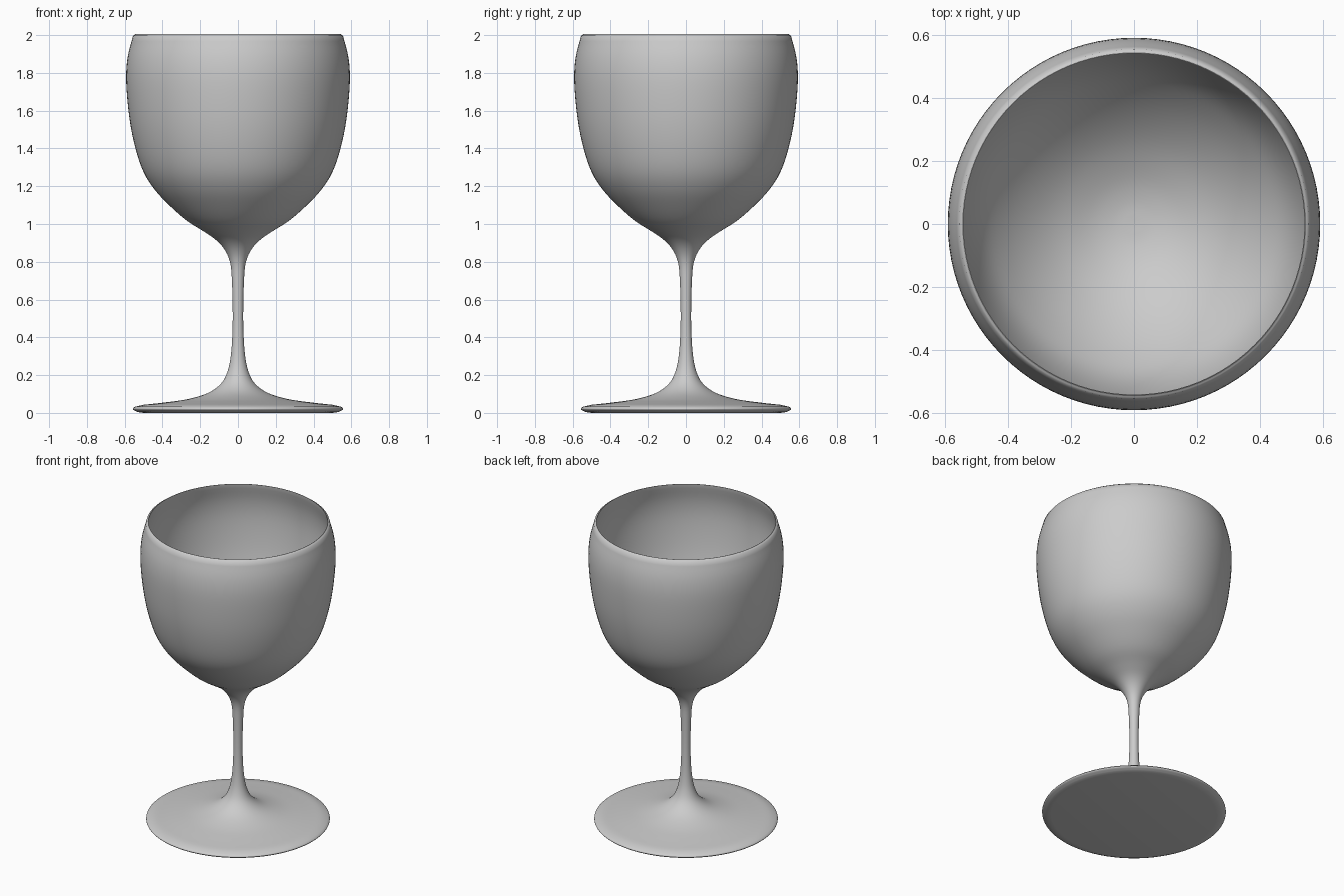
import bpy, bmesh, math
from mathutils import Vector

if "Cube" in bpy.data.objects:
    bpy.data.objects.remove(bpy.data.objects["Cube"])

STEPS = 96


def smooth_curve(points, sub=4):
    """Catmull-Rom curve through (radius, height) points."""
    p = [Vector((r, 0, z)) for r, z in points]
    p = [2 * p[0] - p[1]] + p + [2 * p[-1] - p[-2]]
    out = []
    for a, b, c, d in zip(p, p[1:], p[2:], p[3:]):
        for i in range(sub):
            t = i / sub
            v = 0.5 * (2 * b + (c - a) * t + (2 * a - 5 * b + 4 * c - d) * t ** 2
                       + (3 * b - a - 3 * c + d) * t ** 3)
            out.append(v)
    return out + [p[-2]]


def lathe(name, profile):
    bm = bmesh.new()
    verts = [bm.verts.new(v) for v in profile]
    edges = [bm.edges.new(pair) for pair in zip(verts, verts[1:])]
    bmesh.ops.spin(bm, geom=verts + edges, cent=(0, 0, 0), axis=(0, 0, 1),
                   angle=math.tau, steps=STEPS, use_duplicate=False)
    bmesh.ops.remove_doubles(bm, verts=bm.verts, dist=0.0005)
    bmesh.ops.recalc_face_normals(bm, faces=bm.faces)
    mesh = bpy.data.meshes.new(name)
    bm.to_mesh(mesh)
    bm.free()
    obj = bpy.data.objects.new(name, mesh)
    bpy.context.collection.objects.link(obj)
    bpy.context.view_layer.objects.active = obj
    obj.select_set(True)
    bpy.ops.object.shade_smooth_by_angle(angle=math.radians(50))
    return obj


# Flat underside and thin rounded foot edge
underside = [Vector((0, 0, 0)), Vector((0.50, 0, 0.0))]
foot_edge = smooth_curve([(0.53, 0.004), (0.553, 0.015), (0.556, 0.024), (0.545, 0.033)])

# Foot top, stem and outside of the bowl
outside = smooth_curve([
    (0.50, 0.043), (0.40, 0.054), (0.27, 0.072), (0.16, 0.105), (0.09, 0.155),
    (0.055, 0.22), (0.037, 0.31), (0.029, 0.43), (0.028, 0.56), (0.032, 0.70),
    (0.040, 0.79), (0.065, 0.855), (0.11, 0.91), (0.18, 0.96), (0.27, 1.017),
    (0.36, 1.095), (0.44, 1.18), (0.50, 1.275), (0.543, 1.40), (0.575, 1.56),
    (0.592, 1.75), (0.585, 1.88), (0.556, 1.997)])

# Thin rim and rounded inside of the bowl
inside = smooth_curve([
    (0.550, 2.0), (0.543, 1.996), (0.570, 1.88), (0.577, 1.75), (0.560, 1.56),
    (0.528, 1.40), (0.484, 1.28), (0.42, 1.185), (0.34, 1.1), (0.25, 1.03),
    (0.15, 0.978), (0.07, 0.955), (0, 0.95)])

lathe("wine_glass", underside + foot_edge + outside + inside)
